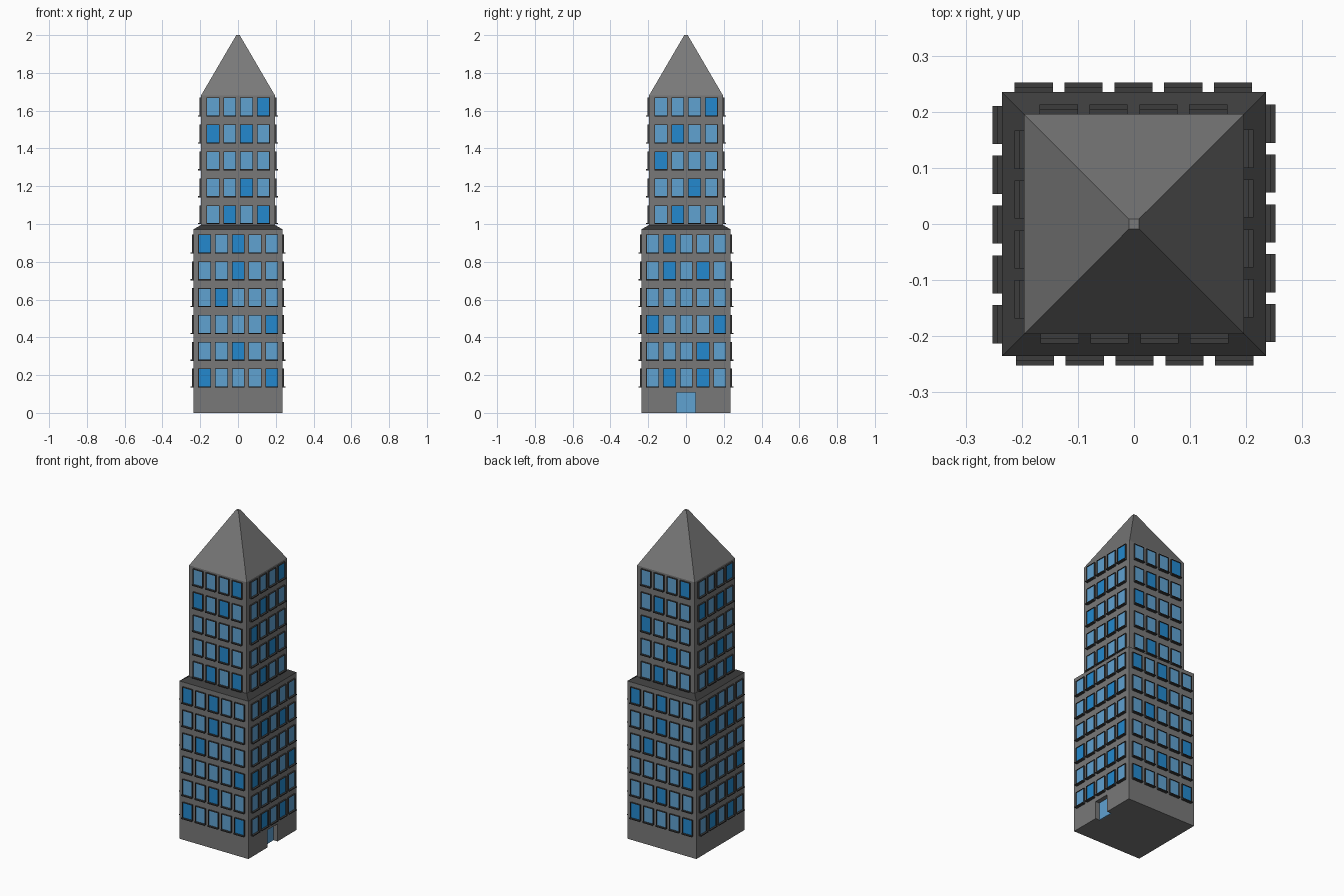
import bpy, bmesh, math
from mathutils import Matrix, Vector

if "Cube" in bpy.data.objects:
    bpy.data.objects.remove(bpy.data.objects["Cube"])


def material(name, rgb):
    m = bpy.data.materials.new(name)
    m.diffuse_color = (*rgb, 1)
    m.use_nodes = True
    m.node_tree.nodes["Principled BSDF"].inputs["Base Color"].default_value = m.diffuse_color
    return m


WALL = material("grey stone", (0.19, 0.19, 0.19))
TRIM = material("dark grey trim", (0.045, 0.045, 0.045))
LIGHT = material("light blue glass", (0.115, 0.36, 0.64))
DARK = material("deep blue glass", (0.017, 0.25, 0.62))


def finish(name, bm, mats):
    bmesh.ops.recalc_face_normals(bm, faces=bm.faces)
    mesh = bpy.data.meshes.new(name)
    bm.to_mesh(mesh)
    bm.free()
    for m in mats:
        mesh.materials.append(m)
    ob = bpy.data.objects.new(name, mesh)
    bpy.context.collection.objects.link(ob)
    return ob


def square_loft(name, profile, mat):
    """Stack of squares given as (half width, height)."""
    bm = bmesh.new()
    rings = [[bm.verts.new((sx * h, sy * h, z)) for sx, sy in
              ((-1, -1), (1, -1), (1, 1), (-1, 1))] for h, z in profile]
    for a, b in zip(rings, rings[1:]):
        for i in range(4):
            j = (i + 1) % 4
            bm.faces.new((a[i], a[j], b[j], b[i]))
    bm.faces.new(rings[0])
    bm.faces.new(rings[-1])
    return finish(name, bm, [mat])


def box(bm, lo, hi, turn=Matrix()):
    lo, hi = Vector(lo), Vector(hi)
    mat = turn @ Matrix.Translation((lo + hi) / 2) @ Matrix.Diagonal((*(hi - lo), 1))
    verts = bmesh.ops.create_cube(bm, size=1, matrix=mat)["verts"]
    return list({f for v in verts for f in v.link_faces})


def windows(name, half, rows, cols, patterns):
    """Framed windows with sills on four sides; patterns list deep blue panes per row."""
    bm = bmesh.new()
    w, h, step = 0.034, 0.049, 0.0888
    for side in range(4):                     # front, right, back, left
        turn = Matrix.Rotation(side * math.pi / 2, 4, 'Z')
        out = turn.to_3x3() @ Vector((0, -1, 0))
        for r, z in enumerate(rows):
            for c in range(cols):
                x = (c - (cols - 1) / 2) * step + 0.001
                faces = box(bm, (x - w, -half - 0.009, z - h),
                            (x + w, -half + 0.01, z + h), turn)
                for f in faces:
                    f.normal_update()
                pane = max(faces, key=lambda f: f.normal.dot(out))
                bmesh.ops.inset_region(bm, faces=[pane], thickness=0.004, depth=0)
                bmesh.ops.inset_region(bm, faces=[pane], thickness=0.0002, depth=-0.004)
                pane.material_index = 2 if c + 1 in patterns[side][r] else 1
                box(bm, (x - w, -half - 0.017, z - h - 0.002),
                    (x + w, -half + 0.01, z - h + 0.004), turn)
    return finish(name, bm, [TRIM, LIGHT, DARK])


# Tower blocks, setback ledge and roof
lower = square_loft("lower_tower", [(0.235, 0), (0.235, 0.972)], WALL)
square_loft("setback_ledge", [(0.235, 0.972), (0.196, 0.995)], TRIM)
square_loft("upper_tower", [(0.196, 0.98), (0.196, 1.68)], WALL)
square_loft("roof", [(0.196, 1.68), (0.009, 2.0)], WALL)

# Door recess cut into the right side
bm = bmesh.new()
box(bm, (0.205, -0.05, -0.05), (0.3, 0.05, 0.108))
cutter = finish("door_cutter", bm, [WALL])
cutter.hide_render = True
cutter.hide_viewport = True
cut = lower.modifiers.new("door_cut", 'BOOLEAN')
cut.operation = 'DIFFERENCE'
cut.solver = 'EXACT'
cut.object = cutter

# Glass door plate at the back of the recess
bm = bmesh.new()
box(bm, (0.202, -0.05, 0), (0.208, 0.05, 0.108))
finish("door", bm, [LIGHT])

# Windows, rows listed from the top down
low_a = [{1, 3}, {3}, {2}, {5}, {3}, {1, 5}]
low_b = [{2}, {2, 4}, set(), {1, 5}, {4}, {2, 4}]
up_a = [{4}, {1, 3}, set(), {3}, {2, 4}]
up_b = [{4}, {2}, {1}, {3}, {2}]
windows("lower_windows", 0.235, [0.895 - 0.142 * i for i in range(6)], 5,
        [low_a, low_b, low_a, low_b])
windows("upper_windows", 0.196, [1.62 - 0.1425 * i for i in range(5)], 4,
        [up_a, up_b, up_b, up_a])
